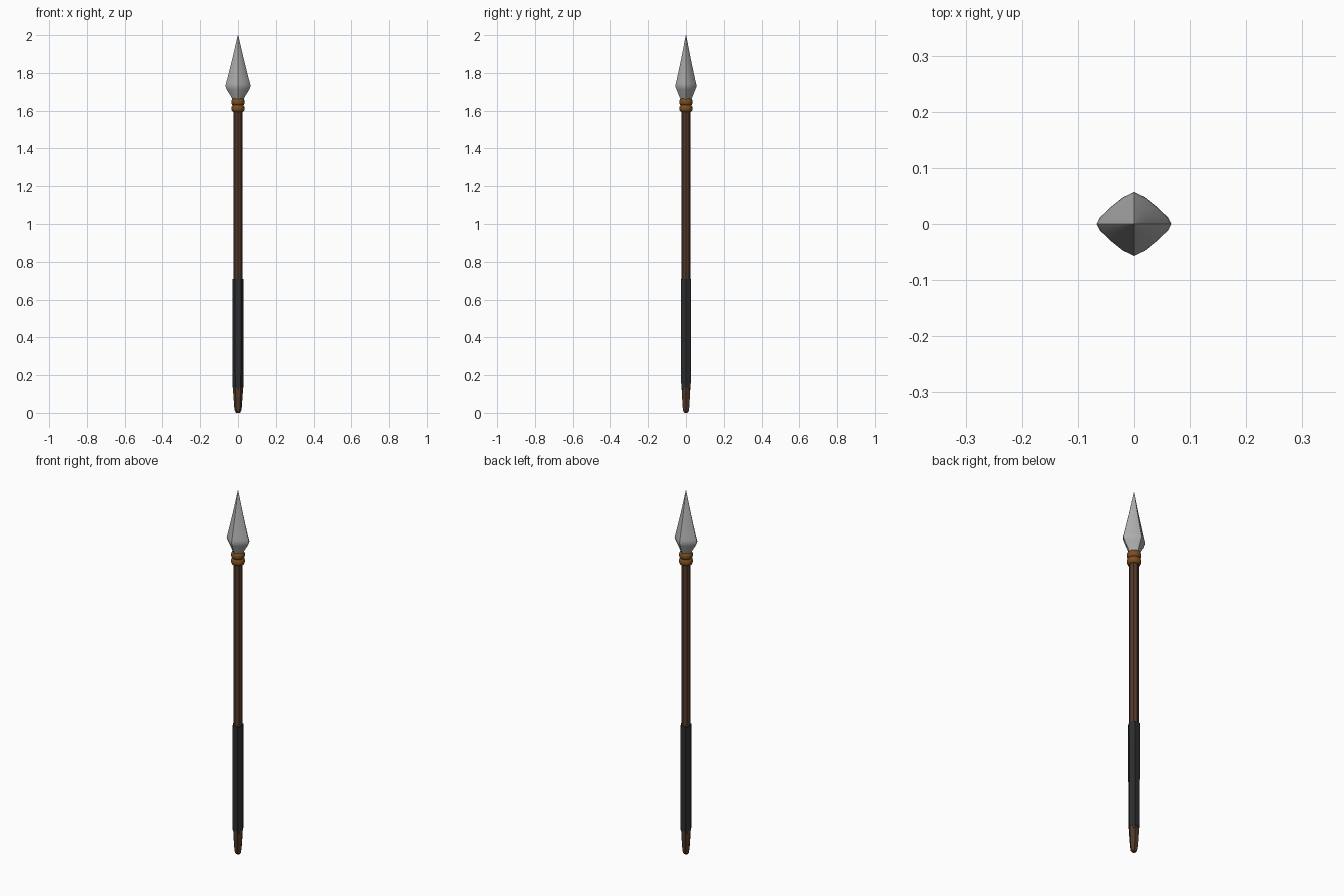
import bpy, bmesh, math

if "Cube" in bpy.data.objects:
    bpy.data.objects.remove(bpy.data.objects["Cube"])


def material(name, rgb):
    m = bpy.data.materials.new(name)
    m.diffuse_color = (*rgb, 1)
    m.use_nodes = True
    m.node_tree.nodes["Principled BSDF"].inputs["Base Color"].default_value = m.diffuse_color
    return m


def loft(name, section, profile, mat=None, smooth=None):
    """Stack scaled copies of a unit cross-section; profile = (x scale, y scale, z)."""
    bm = bmesh.new()
    rings = [[bm.verts.new((x * sx, y * sy, z)) for x, y in section]
             for sx, sy, z in profile]
    n = len(section)
    for a, b in zip(rings, rings[1:]):
        for i in range(n):
            j = (i + 1) % n
            bm.faces.new((a[i], a[j], b[j], b[i]))
    bm.faces.new(rings[0][::-1])
    bm.faces.new(rings[-1])
    me = bpy.data.meshes.new(name)
    bm.to_mesh(me)
    bm.free()
    ob = bpy.data.objects.new(name, me)
    bpy.context.collection.objects.link(ob)
    if mat:
        me.materials.append(mat)
    if smooth:
        bpy.ops.object.select_all(action='DESELECT')
        bpy.context.view_layer.objects.active = ob
        ob.select_set(True)
        bpy.ops.object.shade_smooth_by_angle(angle=math.radians(smooth))
    return ob


def ngon(n):
    return [(math.cos(math.tau * i / n), math.sin(math.tau * i / n)) for i in range(n)]


def round_profile(points):
    return [(r, r, z) for r, z in points]


wood = material("wood", (0.085, 0.042, 0.022))
leather = material("leather", (0.025, 0.026, 0.028))
cord = material("cord", (0.2, 0.075, 0.015))
steel = material("steel", (0.42, 0.42, 0.42))

# Wooden shaft
loft("shaft", ngon(8), round_profile([(0.024, 0.12), (0.024, 1.67)]), wood)

# Tapered butt with a rounded end
loft("butt", ngon(6), round_profile(
    [(0.010, 0), (0.017, 0.010), (0.020, 0.03), (0.025, 0.10), (0.027, 0.15)]), wood)

# Six-sided leather grip
loft("grip", ngon(6), round_profile([(0.029, 0.135), (0.030, 0.71)]), leather)

# Two rounded cord bindings under the head
for k, z in enumerate((1.612, 1.646)):
    arc = [math.radians(a) for a in range(-90, 91, 30)]
    loft(f"binding_{k + 1}", ngon(16), round_profile(
        [(0.025 + 0.010 * math.cos(a), z + 0.018 * math.sin(a)) for a in arc]),
        cord, 60)

# Diamond-section spearhead with softened corners
quarter = [(1, 0), (0.91, 0.2), (0.62, 0.53), (0.3, 0.83)]
half = quarter + [(0, 1)] + [(-x, y) for x, y in quarter[:0:-1]]
diamond = half + [(-x, -y) for x, y in half]
loft("spearhead", diamond,
     [(0.027, 0.027, 1.655), (0.035, 0.034, 1.672), (0.060, 0.050, 1.712),
      (0.067, 0.057, 1.73), (0.063, 0.053, 1.745), (0.031, 0.026, 1.87),
      (0.001, 0.001, 2.0)], steel, 40)
